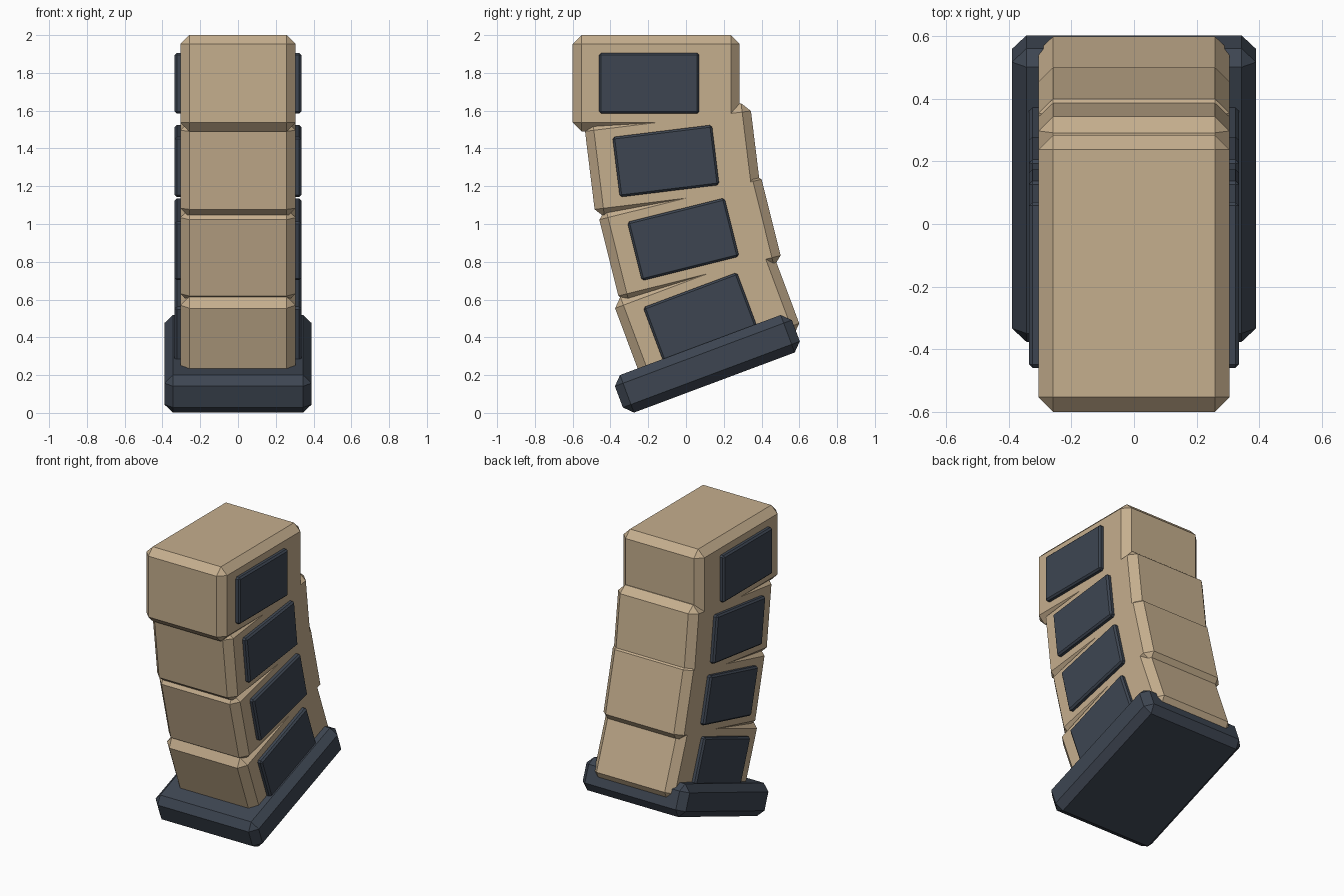
import bpy, bmesh, math
from mathutils import Matrix, Vector

if "Cube" in bpy.data.objects:
    bpy.data.objects.remove(bpy.data.objects["Cube"])


def material(name, rgb):
    m = bpy.data.materials.new(name)
    m.diffuse_color = (*rgb, 1)
    m.use_nodes = True
    m.node_tree.nodes["Principled BSDF"].inputs["Base Color"].default_value = m.diffuse_color
    return m


TAN = material("tan", (0.56, 0.425, 0.27))
SLATE = material("dark slate", (0.047, 0.060, 0.083))


def chamfered_box(name, center, size, tilt, chamfer, mat):
    """Box with a flat one-step chamfer, tilted about the x axis."""
    bm = bmesh.new()
    bmesh.ops.create_cube(bm, size=1)
    bmesh.ops.scale(bm, vec=Vector(size), verts=bm.verts)
    bmesh.ops.bevel(bm, geom=bm.edges[:], offset=chamfer, segments=1,
                    affect='EDGES', profile=0.5)
    bmesh.ops.recalc_face_normals(bm, faces=bm.faces[:])
    me = bpy.data.meshes.new(name)
    bm.to_mesh(me)
    bm.free()
    me.materials.append(mat)
    ob = bpy.data.objects.new(name, me)
    ob.matrix_world = (Matrix.Translation(center)
                       @ Matrix.Rotation(math.radians(tilt), 4, 'X'))
    bpy.context.collection.objects.link(ob)
    return ob


# curved stack of body segments: (y, z, tilt), top to bottom
segments = [(-0.158, 1.745, 0), (-0.070, 1.338, 7),
            (0.021, 0.928, 14), (0.112, 0.514, 20.5)]

for i, (y, z, tilt) in enumerate(segments, 1):
    chamfered_box(f"body_segment_{i}", (0, y, z), (0.61, 0.885, 0.51),
                  tilt, 0.047, TAN)
    # raised side panels, slightly forward of the segment centre
    a = math.radians(tilt)
    py, pz = y - 0.037 * math.cos(a), z - 0.037 * math.sin(a)
    for side, sx in (("right", 1), ("left", -1)):
        chamfered_box(f"{side}_panel_{i}", (sx * 0.305, py, pz),
                      (0.06, 0.53, 0.32), tilt, 0.011, SLATE)

# base plate, tilted with the lowest segment
chamfered_box("base_plate", (0, 0.113, 0.260), (0.78, 1.0, 0.212),
              20.5, 0.046, SLATE)
